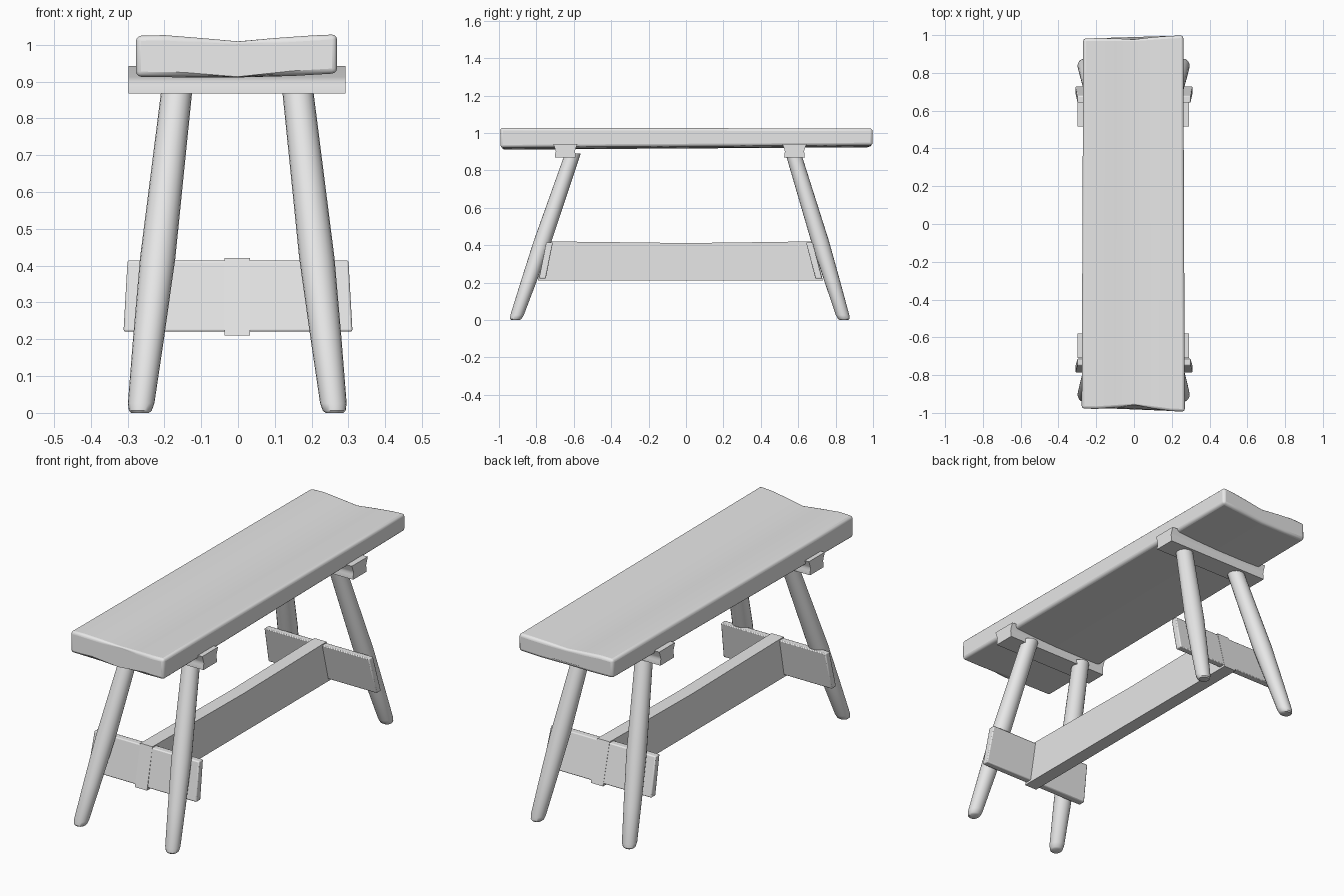
import bpy, bmesh, math

cube = bpy.data.objects.get("Cube")
if cube:
    bpy.data.objects.remove(cube, do_unlink=True)

grey = bpy.data.materials.new("plain_grey")
grey.use_nodes = True
colour = (0.8, 0.8, 0.8, 1)
grey.diffuse_color = colour
grey.node_tree.nodes["Principled BSDF"].inputs["Base Color"].default_value = colour


def loft(name, rings, bevel=0.0, segments=2):
    """Skin a list of equal-length closed rings and cap both ends."""
    bm = bmesh.new()
    loops = [[bm.verts.new(p) for p in ring] for ring in rings]
    for a, b in zip(loops, loops[1:]):
        for i in range(len(a)):
            j = (i + 1) % len(a)
            bm.faces.new((a[i], a[j], b[j], b[i]))
    bm.faces.new(loops[0])
    bm.faces.new(loops[-1])
    bmesh.ops.recalc_face_normals(bm, faces=bm.faces)
    mesh = bpy.data.meshes.new(name)
    bm.to_mesh(mesh)
    bm.free()
    mesh.materials.append(grey)
    obj = bpy.data.objects.new(name, mesh)
    bpy.context.collection.objects.link(obj)
    bpy.ops.object.select_all(action="DESELECT")
    obj.select_set(True)
    bpy.context.view_layer.objects.active = obj
    if bevel:
        mod = obj.modifiers.new("soft_edges", "BEVEL")
        mod.width = bevel
        mod.segments = segments
        mod.limit_method = "ANGLE"
        mod.angle_limit = math.radians(40)
    bpy.ops.object.shade_smooth_by_angle(angle=math.radians(40))
    return obj


# Seat plank: a dished cross-section with slightly uneven ends
top = [(-0.277, 1.024), (-0.2, 1.026), (-0.1, 1.018), (0, 1.009),
       (0.1, 1.018), (0.2, 1.025), (0.269, 1.028)]
bottom = [(0.269, 0.922), (0.15, 0.915), (0, 0.911), (-0.15, 0.911), (-0.277, 0.913)]


def seat_ring(t):
    ring = []
    for x, z in top + bottom:
        dip = 0.02 * max(0, 1 - abs(x) / 0.2)
        front = -0.985 - 0.03 * x + dip
        back = 0.99 + 0.03 * x - dip * 0.4
        lift = 0.012 * t if z < 0.95 else -0.004 * t
        ring.append((x * (1 - 0.03 * t), front + (back - front) * t, z + lift))
    return ring


loft("seat", [seat_ring(t / 6) for t in range(7)], 0.014, 3)

# Values for each end: cleat centre, leg top and foot, stretcher top and bottom
ends = {
    "front": dict(cleat=-0.645, leg=(-0.912, -0.612), rail=(-0.73, -0.768)),
    "back": dict(cleat=0.58, leg=(0.845, 0.58), rail=(0.66, 0.71)),
}

# Half of the waisted cleat section, as offset and height
cleat_half = [(0.055, 0.868), (0.054, 0.89), (0.051, 0.9), (0.054, 0.912), (0.065, 0.942)]

# Leg radius and height, from chamfered foot to top
leg_rings = [(0.024, 0.0), (0.031, 0.006), (0.036, 0.026), (0.042, 0.2),
             (0.048, 0.42), (0.045, 0.65), (0.042, 0.89)]

for end, v in ends.items():
    # Cleat under the seat
    section = cleat_half + [(-y, z) for y, z in reversed(cleat_half)]
    loft(end + "_cleat", [[(x, v["cleat"] + y, z) for y, z in section]
                          for x in (-0.298, 0.292)])

    # Cross stretcher leaning with the legs
    hi, lo = v["rail"]
    rail = []
    for side in (-1, 1):
        x_top, x_low = side * 0.3, side * 0.311
        rail.append([(x_top, hi - 0.018, 0.414), (x_top, hi + 0.018, 0.414),
                     (x_low, lo + 0.018, 0.221), (x_low, lo - 0.018, 0.221)])
    loft(end + "_cross_stretcher", rail, 0.005)

    # Splayed tapered legs
    foot, head = v["leg"]
    for side, label in ((-1, "right"), (1, "left")):
        rings = []
        for r, z in leg_rings:
            t = z / 0.87
            cx = side * (0.264 - 0.099 * t) - 0.002
            cy = foot + (head - foot) * t
            rings.append([(cx + r * math.cos(a), cy + r * math.sin(a), z)
                          for a in (math.tau * i / 20 for i in range(20))])
        loft(f"{end}_{label}_leg", rings)

# Long stretcher running between the ends, with a faint sag on top
stations = [(-0.747, -0.792, 0.42), (-0.4, -0.4, 0.416), (0, 0, 0.411),
            (0.4, 0.4, 0.416), (0.678, 0.732, 0.42)]
loft("long_stretcher", [[(-0.037, hi, z), (0.033, hi, z),
                         (0.033, lo, 0.21), (-0.037, lo, 0.21)]
                        for hi, lo, z in stations])
